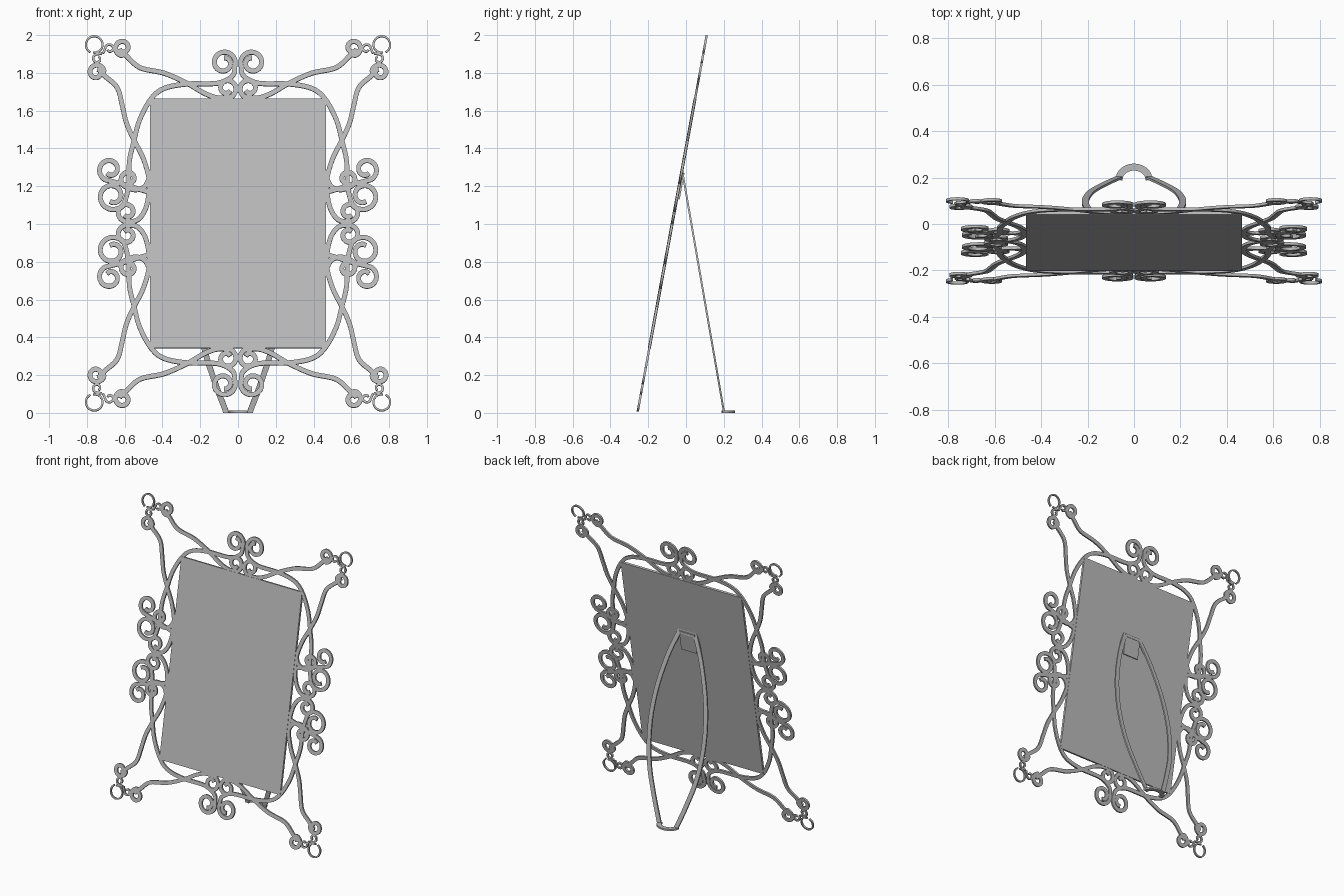
import bpy, bmesh, math
from mathutils import Matrix, Vector

if "Cube" in bpy.data.objects:
    bpy.data.objects.remove(bpy.data.objects["Cube"])


def material(name, grey):
    m = bpy.data.materials.new(name)
    m.use_nodes = True
    colour = (grey, grey, grey, 1)
    m.diffuse_color = colour
    m.node_tree.nodes["Principled BSDF"].inputs["Base Color"].default_value = colour
    return m


pewter = material("pewter grey", 0.5)

# Leaning plane of the frame and of the stand
lean = Vector((0, 0.1834, 1))
back = Vector((0, 1, -0.1834)).normalized()


def plane(origin, up, normal):
    m = Matrix((Vector((1, 0, 0)), up, normal)).transposed().to_4x4()
    m.translation = origin
    return m


frame_plane = plane(Vector((0, -0.073, 1.003)), lean, back)
stand_plane = plane(Vector((0, 0.2, 0.01)), Vector((0, -0.173, 1)),
                    Vector((0, 1, 0.173)).normalized())


def smooth_path(pts, steps=5):
    """Catmull-Rom curve through the points."""
    p = [Vector(q) for q in pts]
    p = [2 * p[0] - p[1]] + p + [2 * p[-1] - p[-2]]
    out = []
    for a, b, c, d in zip(p, p[1:], p[2:], p[3:]):
        for i in range(steps):
            t = i / steps
            out.append(0.5 * (2 * b + (c - a) * t + (2 * a - 5 * b + 4 * c - d) * t * t
                              + (3 * b - a - 3 * c + d) * t ** 3))
    return out + [p[-2]]


def curl(x, y, r, start, turn, tail=0.42):
    """Spiral winding inwards; angles in degrees."""
    n = max(6, int(abs(turn) / 30))
    pts = []
    for i in range(n + 1):
        t = i / n
        a = math.radians(start + turn * t)
        rad = r * (1 - (1 - tail) * t ** 1.3)
        pts.append((x + rad * math.cos(a), y + rad * math.sin(a)))
    return pts


def finish(name, bm, matrix, mirror):
    bmesh.ops.recalc_face_normals(bm, faces=bm.faces)
    mesh = bpy.data.meshes.new(name)
    bm.to_mesh(mesh)
    bm.free()
    ob = bpy.data.objects.new(name, mesh)
    bpy.context.collection.objects.link(ob)
    mesh.materials.append(pewter)
    ob.matrix_world = matrix
    if mirror:
        mod = ob.modifiers.new("mirror", "MIRROR")
        mod.use_axis = (True, "y" in mirror, False)
        mod.use_mirror_merge = False
    return ob


def ribbon(name, pts, matrix, width=0.025, depth=0.012, mirror="xy"):
    """Flat bar of rectangular section following a path in a plane."""
    path = smooth_path(pts)
    bm = bmesh.new()
    rows = []
    for i, p in enumerate(path):
        t = (path[min(i + 1, len(path) - 1)] - path[max(i - 1, 0)]).normalized()
        side = Vector((-t.y, t.x)) * width / 2
        rows.append([bm.verts.new((p.x + s * side.x, p.y + s * side.y, z * depth / 2))
                     for s, z in ((1, 1), (-1, 1), (-1, -1), (1, -1))])
    for a, b in zip(rows, rows[1:]):
        for k in range(4):
            j = (k + 1) % 4
            bm.faces.new((a[k], a[j], b[j], b[k]))
    bm.faces.new(rows[0])
    bm.faces.new(rows[-1])
    return finish(name, bm, matrix, mirror)


def plate(name, size, centre, matrix):
    bm = bmesh.new()
    bmesh.ops.create_cube(bm, size=1)
    bmesh.ops.scale(bm, vec=size, verts=bm.verts)
    bmesh.ops.translate(bm, vec=centre, verts=bm.verts)
    return finish(name, bm, matrix, None)


# Picture panel
plate("picture_panel", (0.93, 1.32, 0.016), (0, 0, 0), frame_plane)

# Scrollwork, one quarter mirrored to four
scrolls = {
    "top_outer_scroll": curl(0.61, 0.93, 0.042, 250, 450)[::-1]
    + [(0.52, 0.825), (0.39, 0.795), (0.27, 0.742), (0.18, 0.69), (0.11, 0.665)]
    + curl(0.058, 0.715, 0.05, 255, -400),
    "corner_arc_scroll": curl(0.075, 0.85, 0.062, 200, -470)[::-1]
    + [(0.03, 0.78), (0.11, 0.742), (0.27, 0.738), (0.39, 0.715), (0.46, 0.66),
       (0.52, 0.55), (0.55, 0.44), (0.575, 0.33), (0.58, 0.2)]
    + curl(0.665, 0.145, 0.074, 215, 440),
    "side_outer_scroll": curl(0.75, 0.80, 0.042, 200, -450)[::-1]
    + [(0.64, 0.72), (0.612, 0.62), (0.59, 0.53), (0.55, 0.44), (0.5, 0.34),
       (0.47, 0.22), (0.485, 0.09), (0.53, 0.02)]
    + curl(0.588, 0.06, 0.05, 270, 400),
    "side_upper_scroll": [(0.45, 0.16), (0.52, 0.18), (0.6, 0.205)]
    + curl(0.678, 0.285, 0.06, 270, 400),
    "side_small_scroll": [(0.46, 0.27), (0.49, 0.2), (0.54, 0.178)]
    + curl(0.578, 0.235, 0.044, 290, 360),
}
for name, pts in scrolls.items():
    ribbon(name, pts, frame_plane)

# Corner rings and their linking curls
ribbon("corner_ring", curl(0.76, 0.946, 0.046, -60, 340, 0.9), frame_plane, 0.01)
ribbon("ring_link_upper", [(0.715, 0.9)] + curl(0.68, 0.925, 0.024, 0, 330, 0.5),
       frame_plane, 0.012)
ribbon("ring_link_lower", [(0.72, 0.9)] + curl(0.745, 0.872, 0.024, 90, -330, 0.5),
       frame_plane, 0.012)

# Easel stand: bowed legs, top bar, hinge and foot
ribbon("stand_leg", [(0.065, 0), (0.125, 0.16), (0.185, 0.36), (0.21, 0.6),
                     (0.19, 0.84), (0.13, 1.08), (0.055, 1.27)],
       stand_plane, 0.03, 0.01, "x")
plate("stand_top_bar", (0.13, 0.03, 0.01), (0, 1.255, 0), stand_plane)
plate("stand_hinge", (0.12, 0.14, 0.008), (0, 0.2, 0.012), frame_plane)
foot = [(0.065 * math.cos(a), 0.19 + 0.055 * math.sin(a))
        for a in (math.pi * i / 8 for i in range(9))]
ribbon("stand_foot", foot, Matrix.Translation((0, 0, 0.006)), 0.03, 0.012, None)
